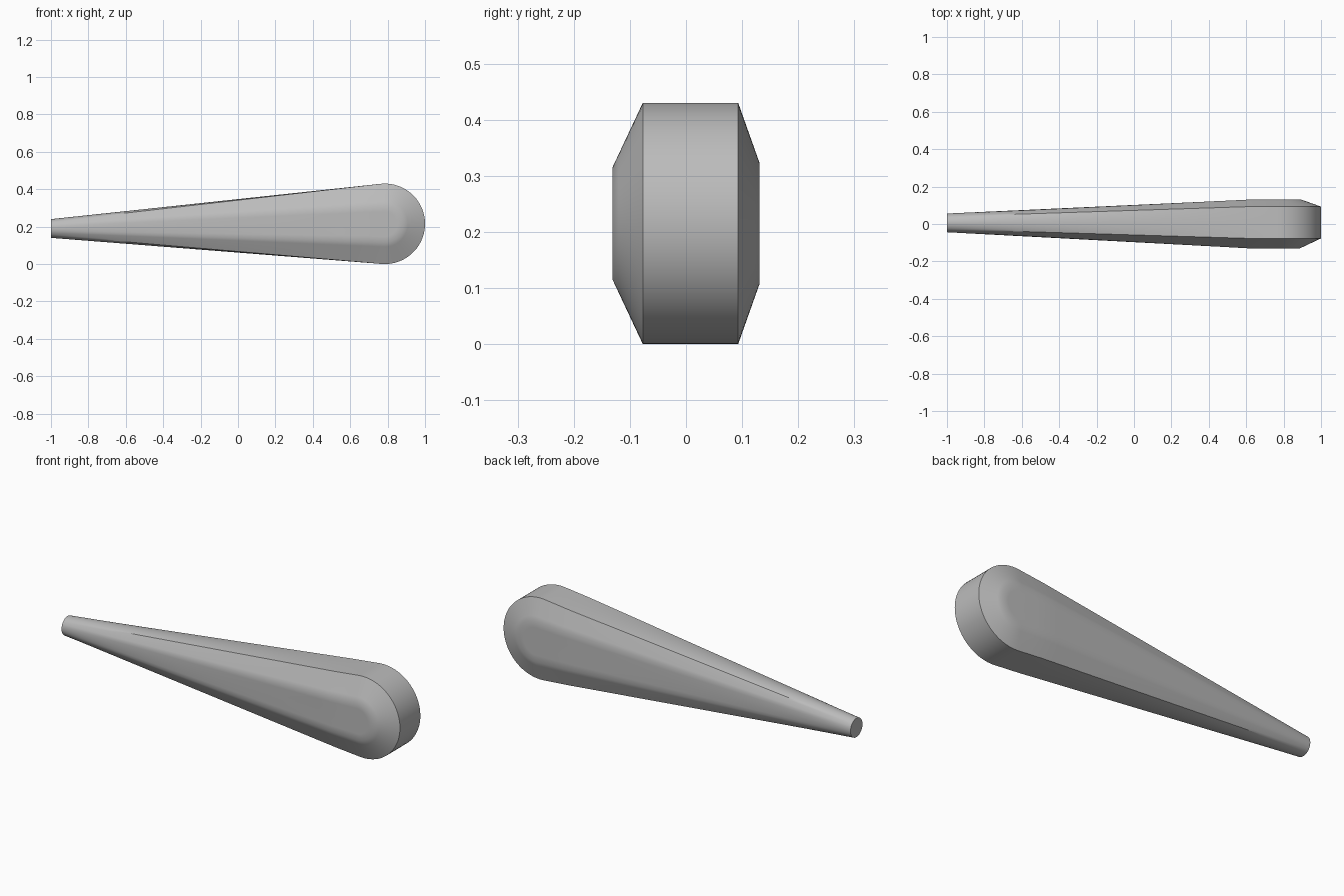
import bpy, bmesh, math
from mathutils import Vector

cube = bpy.data.objects.get("Cube")
if cube:
    bpy.data.objects.remove(cube, do_unlink=True)

metal = bpy.data.materials.new("plain_grey")
metal.use_nodes = True
grey = (0.5, 0.5, 0.5, 1)
metal.diffuse_color = grey
metal.node_tree.nodes["Principled BSDF"].inputs["Base Color"].default_value = grey

HEAD = Vector((0.785, 0, 0.215))     # axis of the round end
TIP = Vector((-1, 0.006, 0.19))      # centre of the narrow end
TIP_R = 0.05
# Head profile across the thickness: radius, y, matching angle on the tip circle
PROFILE = [(0, -0.131, 180), (0.1, -0.131, 158), (0.215, -0.077, 133),
           (0.215, 0.093, 47), (0.108, 0.131, 22), (0, 0.131, 0)]
STEPS = [3, 5, 10, 5, 3]


def dense_profile():
    points = []
    for a, b, n in zip(PROFILE, PROFILE[1:], STEPS):
        points += [Vector(a).lerp(Vector(b), i / n) for i in range(n)]
    return points + [Vector(PROFILE[-1])]


profile = dense_profile()


def head_rib(angle):
    return [HEAD + Vector((p.x * math.cos(angle), p.y, p.x * math.sin(angle)))
            for p in profile]


def tip_rib(side):
    return [TIP + TIP_R * Vector((0, math.cos(math.radians(p.z)),
                                  side * math.sin(math.radians(p.z))))
            for p in profile]


def skin(bm, ribs):
    rows = [[bm.verts.new(p) for p in rib] for rib in ribs]
    for r, s in zip(rows, rows[1:]):
        for i in range(len(r) - 1):
            bm.faces.new((r[i], r[i + 1], s[i + 1], s[i]))
    return rows


bm = bmesh.new()

# Rounded head: profile swept round the half circle
top, bottom = math.radians(96), math.radians(-94.5)
skin(bm, [head_rib(bottom + (top - bottom) * i / 40) for i in range(41)])

# Tapered body: upper and lower halves lofted from the tip circle to the head
ends = []
for side, angle in ((1, top), (-1, bottom)):
    start, finish = tip_rib(side), head_rib(angle)
    ribs = []
    for k in range(25):
        s = k / 24
        rib = [a.lerp(b, s) for a, b in zip(start, finish)]
        for p, a, b in zip(rib, start, finish):
            p.y = a.y + (b.y - a.y) * min(1, s * 1.09)
        ribs.append(rib)
    ends.append(skin(bm, ribs)[0])

# Flat cap on the narrow end
bm.faces.new(ends[0] + ends[1][-2:0:-1])

bmesh.ops.remove_doubles(bm, verts=bm.verts, dist=0.0003)
bmesh.ops.dissolve_degenerate(bm, edges=bm.edges, dist=0.0001)
bmesh.ops.recalc_face_normals(bm, faces=bm.faces)

mesh = bpy.data.meshes.new("tapered_handle")
bm.to_mesh(mesh)
bm.free()
mesh.materials.append(metal)
handle = bpy.data.objects.new("tapered_handle", mesh)
bpy.context.collection.objects.link(handle)
bpy.context.view_layer.objects.active = handle
handle.select_set(True)
bpy.ops.object.shade_smooth_by_angle(angle=math.radians(30))
